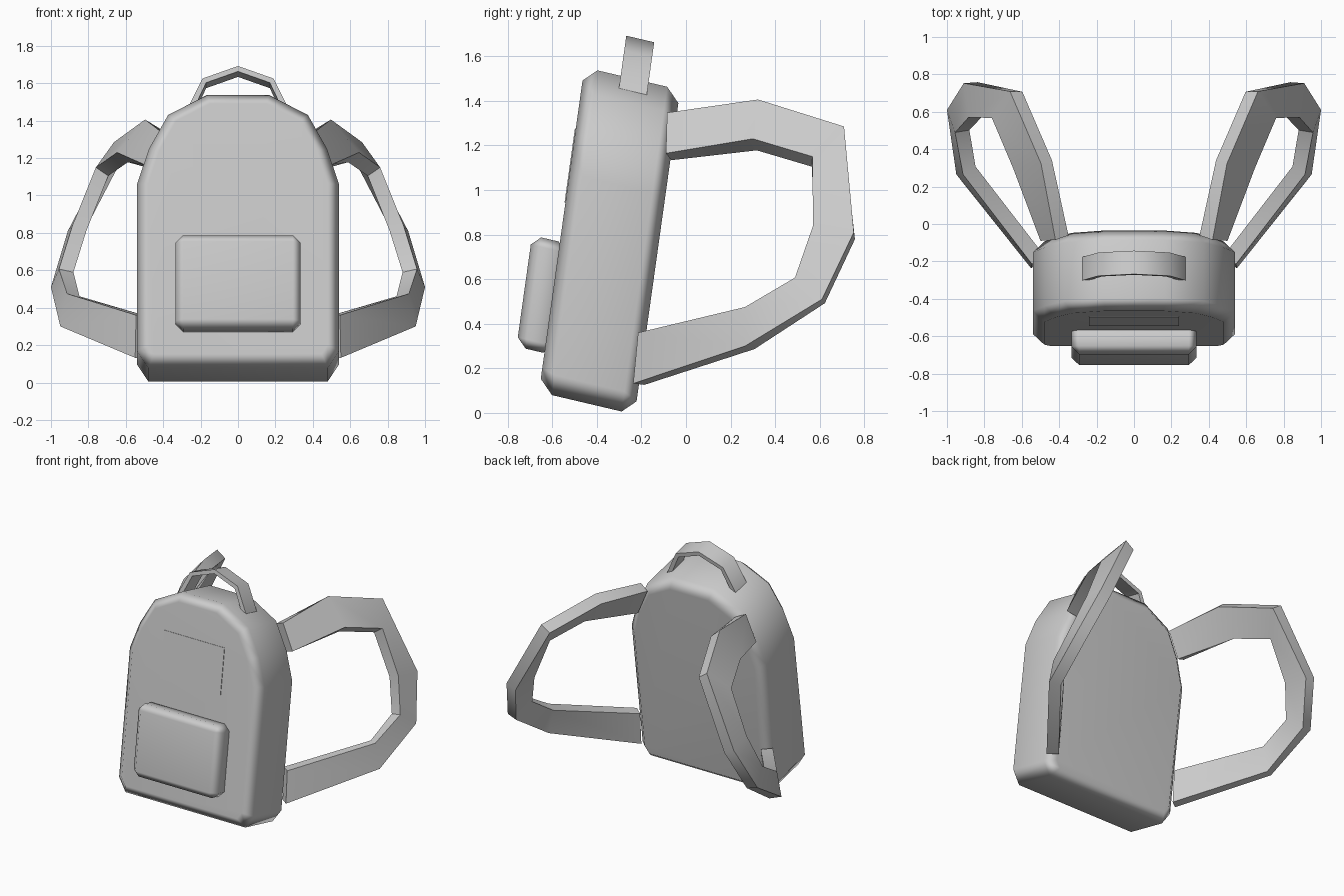
import bpy, bmesh
from mathutils import Vector

cube = bpy.data.objects.get("Cube")
if cube:
    bpy.data.objects.remove(cube, do_unlink=True)

fabric = bpy.data.materials.new("light grey fabric")
fabric.use_nodes = True
grey = (0.6, 0.6, 0.6, 1)
fabric.diffuse_color = grey
fabric.node_tree.nodes["Principled BSDF"].inputs["Base Color"].default_value = grey


def lean(x, depth, height):
    """Place a point of the upright bag in the leaning bag."""
    return Vector((x, -0.445 + depth + 0.14 * height, 0.043 + height - 0.235 * depth))


def loft(name, rings, closed=False, bevel=0, limit=70, smooth=45):
    """Skin equal rings of points, cap the ends, then bevel and shade."""
    bm = bmesh.new()
    loops = [[bm.verts.new(p) for p in ring] for ring in rings]
    for a, b in zip(loops, loops[1:]):
        n = len(a)
        for i in range(n):
            bm.faces.new((a[i], a[(i + 1) % n], b[(i + 1) % n], b[i]))
    bm.faces.new(loops[0])
    bm.faces.new(loops[-1])
    bmesh.ops.recalc_face_normals(bm, faces=bm.faces)
    mesh = bpy.data.meshes.new(name)
    bm.to_mesh(mesh)
    bm.free()
    mesh.materials.append(fabric)
    obj = bpy.data.objects.new(name, mesh)
    bpy.context.collection.objects.link(obj)
    bpy.ops.object.select_all(action="DESELECT")
    obj.select_set(True)
    bpy.context.view_layer.objects.active = obj
    bpy.ops.object.shade_smooth_by_angle(angle=smooth * 0.01745)
    if bevel:
        mod = obj.modifiers.new("soft edge", "BEVEL")
        mod.width = bevel
        mod.segments = 1
        mod.limit_method = "ANGLE"
        mod.angle_limit = limit * 0.01745
        mesh.shade_smooth()
        for edge in mesh.edges:
            edge.use_edge_sharp = False
        obj.modifiers.new("even shading", "WEIGHTED_NORMAL")
    return obj


def panel(name, half, low, high, front, back, bevel=0):
    """Rectangular slab that follows the lean of the bag."""
    corners = [(-half, low), (half, low), (half, high), (-half, high)]
    return loft(name, [[lean(x, d, h) for x, h in corners] for d in (front, back)],
                bevel=bevel)


# Bag body: arched outline pushed through its depth
side = [(0.48, 0), (0.54, 0.09), (0.54, 0.98), (0.476, 1.17), (0.374, 1.35), (0.166, 1.457)]
outline = side + [(-x, h) for x, h in reversed(side)]
loft("bag_body", [[lean(x, d, h) for x, h in outline] for d in (-0.215, 0.215)], bevel=0.06)

# Front pocket and thin front patch
panel("front_pocket", 0.335, 0.175, 0.674, -0.34, -0.18, bevel=0.042)
panel("front_patch", 0.24, 0.85, 1.182, -0.219, -0.21)

# Carrying handle: flat band arched over the top
outer = [(0.275, 1.4), (0.19, 1.57), (0, 1.637), (-0.19, 1.57), (-0.275, 1.4)]
inner = [(0.245, 1.39), (0.17, 1.548), (0, 1.608), (-0.17, 1.548), (-0.245, 1.39)]
loft("carry_handle", [[lean(*o[:1], -0.052, o[1]), lean(o[0], 0.073, o[1]),
                       lean(i[0], 0.073, i[1]), lean(i[0], -0.052, i[1])]
                      for o, i in zip(outer, inner)])

# Shoulder strap: outer and inner rim at each bend, from the top joint down
rims = [((0.42, -0.085, 1.347), (0.5, -0.09, 1.165)),
        ((0.497, 0.323, 1.406), (0.647, 0.3, 1.23)),
        ((0.663, 0.709, 1.285), (0.76, 0.567, 1.15)),
        ((0.91, 0.753, 0.81), (0.885, 0.57, 0.84)),
        ((1.0, 0.61, 0.51), (0.957, 0.489, 0.607)),
        ((0.95, 0.265, 0.3), (0.914, 0.265, 0.475)),
        ((0.55, -0.237, 0.132), (0.545, -0.215, 0.36))]
rims = [(Vector(a), Vector(b)) for a, b in rims]
rings = []
for k, (a, b) in enumerate(rims):
    before, after = rims[max(k - 1, 0)], rims[min(k + 1, len(rims) - 1)]
    along = after[0] + after[1] - before[0] - before[1]
    normal = along.cross(b - a).normalized()
    if normal.x < 0:
        normal.negate()
    step = normal * 0.08
    rings.append([a, b, b - step, a - step])
for name, sign in (("left_strap", 1), ("right_strap", -1)):
    loft(name, [[Vector((p.x * sign, p.y, p.z)) for p in ring] for ring in rings])
